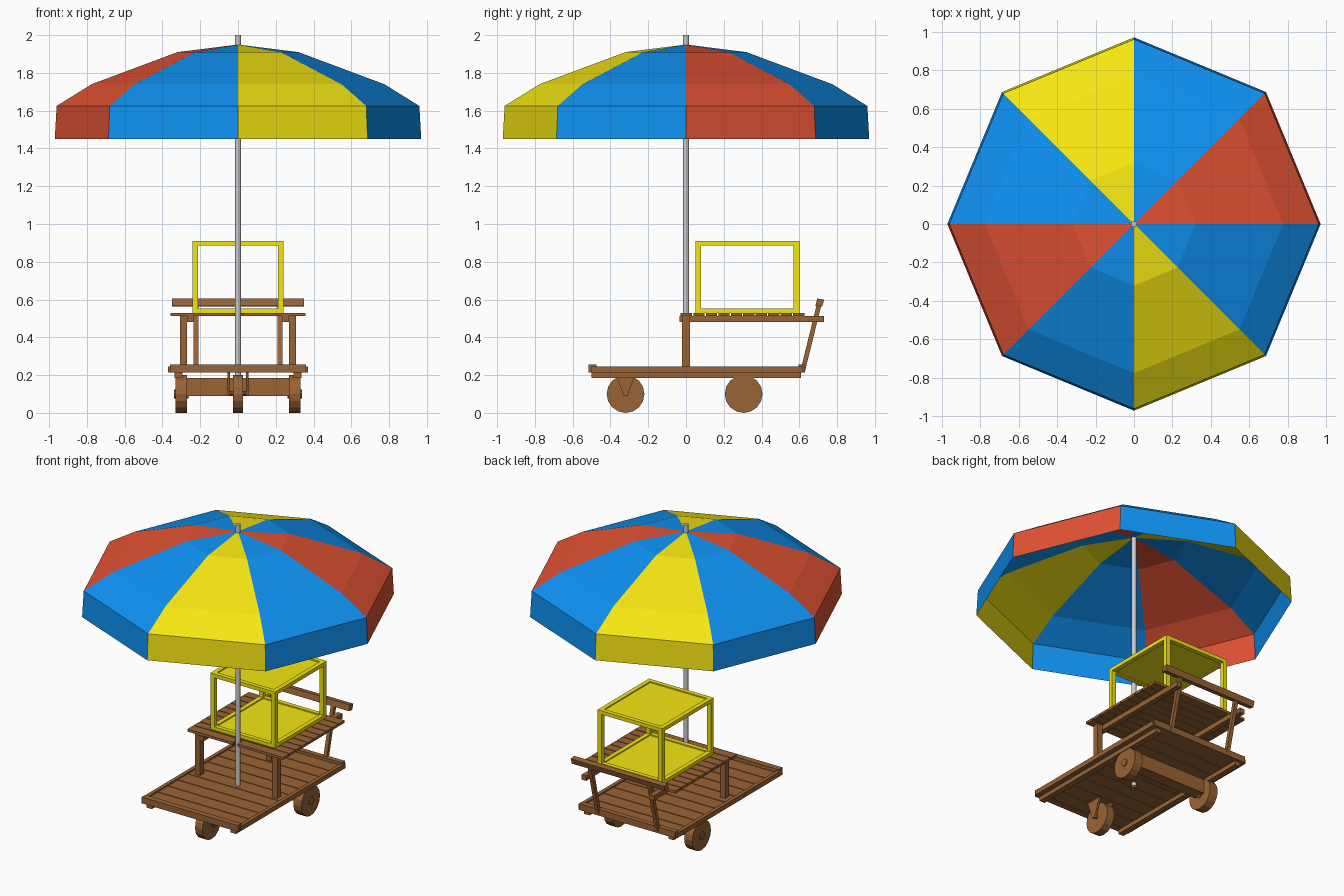
import bpy, bmesh
from math import sin, cos, pi, atan2, hypot
from mathutils import Matrix, Vector

if "Cube" in bpy.data.objects:
    bpy.data.objects.remove(bpy.data.objects["Cube"])


def material(name, rgb):
    m = bpy.data.materials.new(name)
    lin = [c / 12.92 if c < 0.04 else ((c + 0.055) / 1.055) ** 2.4 for c in rgb]
    m.diffuse_color = (*lin, 1)
    m.use_nodes = True
    m.node_tree.nodes["Principled BSDF"].inputs["Base Color"].default_value = m.diffuse_color
    return m


WOOD = material("wood", (0.60, 0.39, 0.21))
YELLOW = material("yellow", (0.96, 0.90, 0.07))
BLUE = material("blue", (0.06, 0.57, 0.95))
RED = material("red", (0.88, 0.32, 0.20))


def finish(name, bm, mats):
    me = bpy.data.meshes.new(name)
    bm.to_mesh(me)
    bm.free()
    for m in mats:
        me.materials.append(m)
    ob = bpy.data.objects.new(name, me)
    bpy.context.collection.objects.link(ob)
    return ob


def boxes(name, spans, mat):
    """One object from several (x0, x1, y0, y1, z0, z1) blocks."""
    bm = bmesh.new()
    for x0, x1, y0, y1, z0, z1 in spans:
        mtx = Matrix.Translation(((x0 + x1) / 2, (y0 + y1) / 2, (z0 + z1) / 2)) \
            @ Matrix.Diagonal((x1 - x0, y1 - y0, z1 - z0, 1))
        bmesh.ops.create_cube(bm, size=1, matrix=mtx)
    return finish(name, bm, [mat])


def both(x0, x1, *rest):
    """Mirror a block across x = 0."""
    return [(x0, x1, *rest), (-x1, -x0, *rest)]


def side_profile(name, pts, x0, x1, mat):
    """Extrude a (y, z) outline along x."""
    bm = bmesh.new()
    f = bm.faces.new([bm.verts.new((x0, y, z)) for y, z in pts])
    ext = bmesh.ops.extrude_face_region(bm, geom=[f])
    vs = [g for g in ext["geom"] if isinstance(g, bmesh.types.BMVert)]
    bmesh.ops.translate(bm, verts=vs, vec=(x1 - x0, 0, 0))
    bmesh.ops.recalc_face_normals(bm, faces=bm.faces)
    return finish(name, bm, [mat])


def cylinder(name, centre, r, length, n, mats, along_x=False):
    bm = bmesh.new()
    mtx = Matrix.Translation(centre)
    if along_x:
        mtx = mtx @ Matrix.Rotation(pi / 2, 4, 'Y')
    bmesh.ops.create_cone(bm, cap_ends=True, segments=n, radius1=r, radius2=r,
                          depth=length, matrix=mtx)
    return finish(name, bm, mats)


# Octagonal canopy with coloured wedges and hanging valance
rings = [(0.32, 1.91), (0.775, 1.74), (0.96, 1.625), (0.97, 1.45)]
bm = bmesh.new()
apex = bm.verts.new((0, 0, 1.95))
loops = [[bm.verts.new((r * cos(k * pi / 4), r * sin(k * pi / 4), z)) for k in range(8)]
         for r, z in rings]
for k in range(8):
    j = (k + 1) % 8
    col = [0, 1, 2, 1][k % 4]
    bm.faces.new((apex, loops[0][k], loops[0][j])).material_index = col
    for a, b in zip(loops, loops[1:]):
        bm.faces.new((a[k], b[k], b[j], a[j])).material_index = col
finish("canopy", bm, [RED, BLUE, YELLOW])

# Pole
cylinder("pole", (0, 0, 1.095), 0.016, 1.81, 12, [])

# Lower deck: cross planks, border strips, runners
n, y0, y1 = 10, -0.47, 0.60
w = (y1 - y0) / n
boxes("deck_planks", [(-0.35, 0.35, y0 + i * w + 0.003, y0 + (i + 1) * w - 0.003, 0.213, 0.235)
                      for i in range(n)], WOOD)
boxes("deck_side_strips", both(0.345, 0.37, -0.50, 0.62, 0.213, 0.245), WOOD)
boxes("deck_end_strips", [(-0.36, 0.36, -0.515, -0.475, 0.213, 0.255),
                          (-0.36, 0.36, 0.595, 0.63, 0.213, 0.255)], WOOD)
boxes("deck_runners", both(0.295, 0.335, -0.50, 0.61, 0.185, 0.213), WOOD)

# Running gear
boxes("rear_axle_beam", [(-0.27, 0.27, 0.265, 0.345, 0.09, 0.185)], WOOD)
for name, x in (("rear_wheel_left", -0.3), ("rear_wheel_right", 0.3)):
    cylinder(name, (x, 0.305, 0.1), 0.1, 0.06, 16, [WOOD], True)
    cylinder(name + "_hub", (x, 0.305, 0.1), 0.025, 0.075, 10, [WOOD], True)
cylinder("front_wheel", (0, -0.32, 0.1), 0.1, 0.055, 16, [WOOD], True)
cylinder("front_axle", (0, -0.32, 0.105), 0.012, 0.1, 8, [WOOD], True)
for name, x in (("fork_left", -0.056), ("fork_right", 0.042)):
    side_profile(name, [(-0.375, 0.213), (-0.265, 0.213), (-0.31, 0.09), (-0.33, 0.09)],
                 x, x + 0.014, WOOD)

# Table: front legs, side rails, planks (front plank slotted for the pole)
boxes("table_front_legs", both(0.27, 0.308, -0.02, 0.02, 0.235, 0.513), WOOD)
boxes("table_side_rails", both(0.235, 0.27, -0.035, 0.73, 0.48, 0.513), WOOD)
n, y0, y1 = 10, -0.03, 0.63
w = (y1 - y0) / n
boxes("table_planks",
      both(0.018, 0.358, y0, y0 + w - 0.003, 0.513, 0.53)
      + [(-0.358, 0.358, y0 + i * w + 0.003, y0 + (i + 1) * w - 0.003, 0.513, 0.53)
         for i in range(1, n)], WOOD)

# Slanted rear posts and push handle
for name, x in (("rear_post_left", -0.235), ("rear_post_right", 0.21)):
    side_profile(name, [(0.605, 0.22), (0.63, 0.22), (0.715, 0.565), (0.69, 0.565)],
                 x, x + 0.025, WOOD)
side_profile("push_handle", [(0.685, 0.567), (0.72, 0.562), (0.732, 0.60), (0.695, 0.605)],
             -0.35, 0.35, WOOD)

# Yellow display case: open frame with floor and roof panels
bars = []
for ya, yb in ((0.05, 0.08), (0.57, 0.60)):
    bars += both(0.212, 0.242, ya, yb, 0.53, 0.91)
    for za, zb in ((0.53, 0.553), (0.885, 0.91)):
        bars.append((-0.212, 0.212, ya, yb, za, zb))
for za, zb in ((0.53, 0.553), (0.885, 0.91)):
    bars += both(0.212, 0.242, 0.08, 0.57, za, zb)
boxes("case_frame", bars, YELLOW)
boxes("case_floor", [(-0.212, 0.212, 0.08, 0.57, 0.533, 0.545)], YELLOW)
boxes("case_roof", [(-0.212, 0.212, 0.08, 0.57, 0.892, 0.902)], YELLOW)
